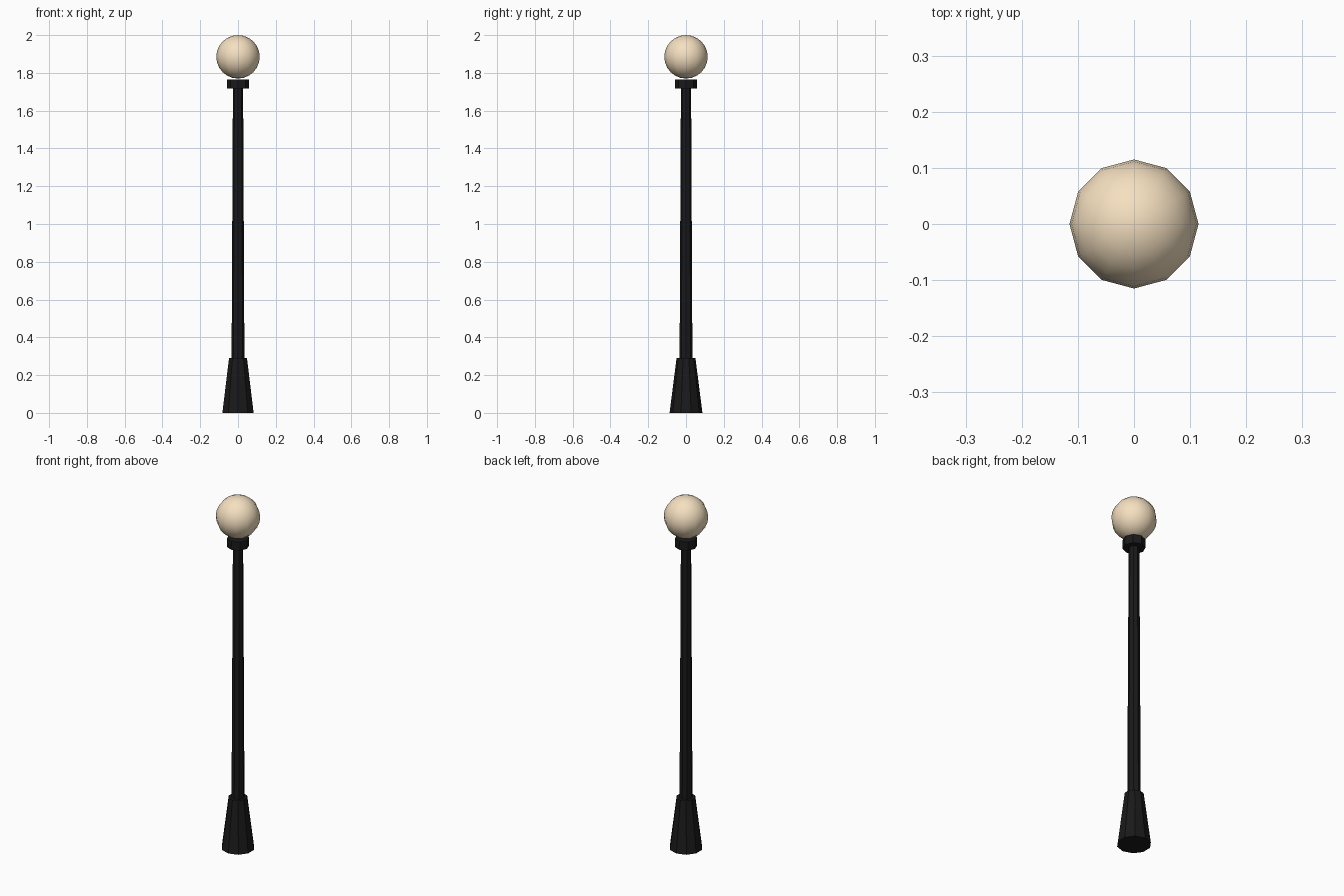
import bpy

if "Cube" in bpy.data.objects:
    bpy.data.objects.remove(bpy.data.objects["Cube"])


def material(name, rgb):
    m = bpy.data.materials.new(name)
    m.diffuse_color = (*rgb, 1)
    m.use_nodes = True
    m.node_tree.nodes["Principled BSDF"].inputs["Base Color"].default_value = m.diffuse_color
    return m


iron = material("black_iron", (0.01, 0.01, 0.01))
glass = material("warm_glass", (0.92, 0.75, 0.53))


def tapered(name, sides, r_bottom, r_top, z0, z1):
    bpy.ops.mesh.primitive_cone_add(vertices=sides, radius1=r_bottom, radius2=r_top,
                                    depth=z1 - z0, location=(0, 0, (z0 + z1) / 2))
    ob = bpy.context.object
    ob.name = name
    ob.data.materials.append(iron)
    return ob


# Flared foot, slender tapering pole, collar under the globe
tapered("base", 10, 0.087, 0.05, 0, 0.29)
tapered("pole", 8, 0.034, 0.027, 0.29, 1.72)
tapered("collar", 8, 0.058, 0.058, 1.717, 1.765)

# Smooth lamp globe
bpy.ops.mesh.primitive_uv_sphere_add(segments=12, ring_count=12, radius=0.115,
                                     location=(0, 0, 1.885))
globe = bpy.context.object
globe.name = "globe"
globe.data.materials.append(glass)
bpy.ops.object.shade_smooth()
